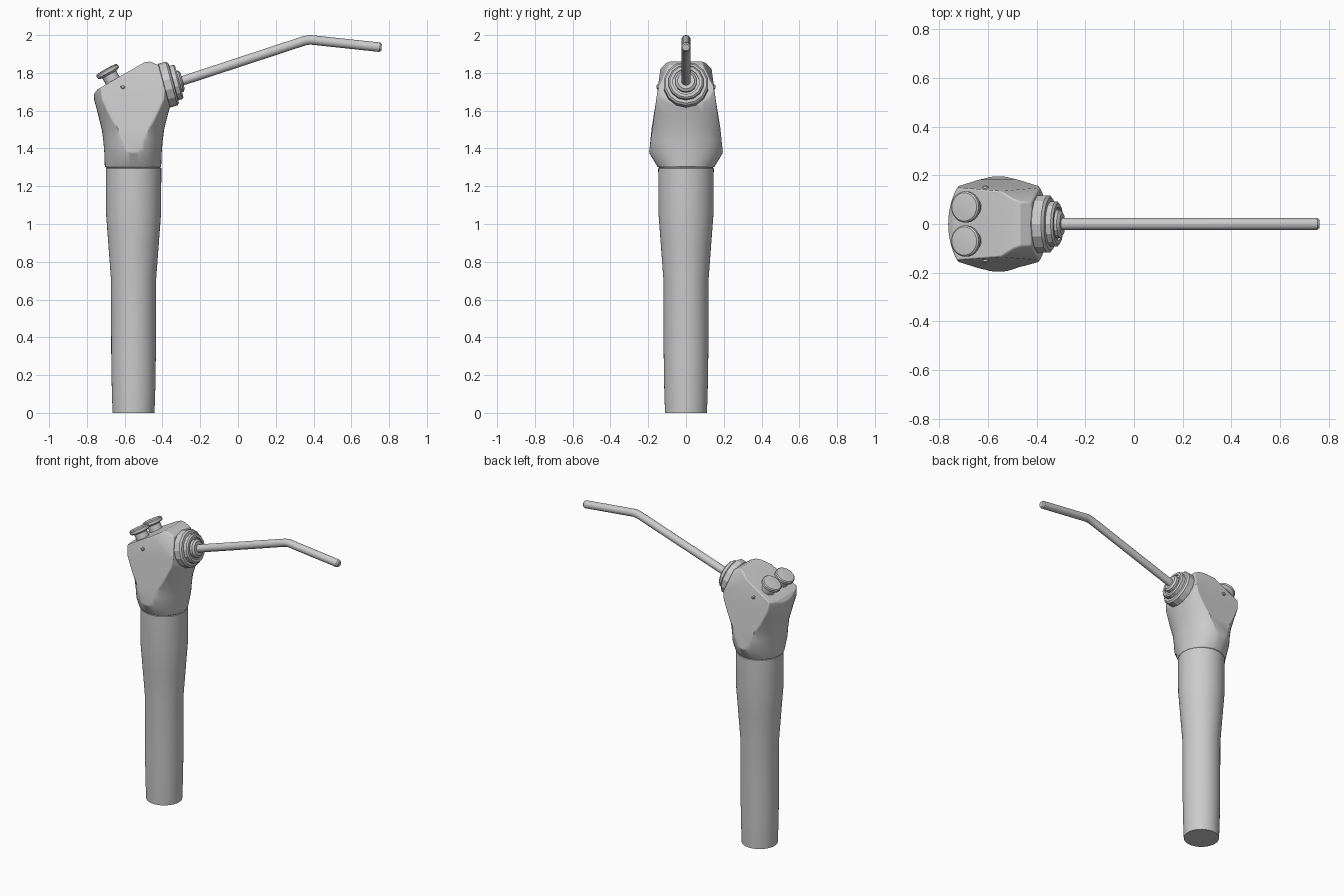
import bpy, bmesh
from math import sin, cos, pi, radians
from mathutils import Vector

if "Cube" in bpy.data.objects:
    bpy.data.objects.remove(bpy.data.objects["Cube"])

CX = -0.553  # axis of the handle


def finish(name, bm, angle=30):
    bmesh.ops.recalc_face_normals(bm, faces=bm.faces[:])
    mesh = bpy.data.meshes.new(name)
    bm.to_mesh(mesh)
    bm.free()
    ob = bpy.data.objects.new(name, mesh)
    bpy.context.collection.objects.link(ob)
    bpy.ops.object.select_all(action='DESELECT')
    ob.select_set(True)
    bpy.context.view_layer.objects.active = ob
    bpy.ops.object.shade_smooth_by_angle(angle=radians(angle))
    return ob


def loft(rings):
    """Skin a list of equal-length point rings and cap both ends."""
    bm = bmesh.new()
    vs = [[bm.verts.new(p) for p in ring] for ring in rings]
    n = len(vs[0])
    for a, b in zip(vs, vs[1:]):
        for i in range(n):
            j = (i + 1) % n
            bm.faces.new((a[i], a[j], b[j], b[i]))
    bm.faces.new(vs[0])
    bm.faces.new(vs[-1])
    return bm


def lathe(name, profile, origin, axis, sides, angle=30):
    """Revolve (radius, distance) pairs about an axis."""
    q = Vector((0, 0, 1)).rotation_difference(Vector(axis))
    o = Vector(origin)
    rings = [[o + q @ Vector((r * cos(2 * pi * i / sides), r * sin(2 * pi * i / sides), h))
              for i in range(sides)] for r, h in profile]
    return finish(name, loft(rings), angle)


# handle
lathe("handle", [(.111, 0), (.115, .12), (.118, .3), (.119, .7), (.134, .9), (.146, 1.06),
                 (.147, 1.295), (.143, 1.297), (.143, 1.31)], (CX, 0, 0), (0, 0, 1), 48)

# head: flared elliptical loft trimmed by planes
sections = [(1.3, .149, .149), (1.38, .152, .197), (1.44, .157, .2), (1.5, .165, .205),
            (1.58, .185, .23), (1.66, .206, .26), (1.92, .211, .27)]
bm = loft([[(CX - .003 + rx * cos(2 * pi * i / 48), ry * sin(2 * pi * i / 48), z)
            for i in range(48)] for z, rx, ry in sections])
cuts = [((-.615, 0, 1.787), (-.5, 0, .866)),    # sloped button deck
        ((-.47, 0, 1.862), (.4, 0, .9)),        # crown behind the collar
        ((-.488, 0, 1.857), (-.12, 0, 1)),
        ((-.39, 0, 1.73), (.966, 0, .259)),     # collar seat
        ((-.755, 0, 1.698), (-.8, 0, .6))]      # rear lip
for s in (-1, 1):
    cuts.append(((CX, s * .195, 1.38), (0, s, .135)))          # side flats
    cuts.append(((-.48, s * .095, 1.86), (.25, s * .85, .5)))  # crown corners
for co, no in cuts:
    geom = bm.verts[:] + bm.edges[:] + bm.faces[:]
    cut = bmesh.ops.bisect_plane(bm, geom=geom, plane_co=co, plane_no=Vector(no).normalized(),
                                 clear_outer=True)
    edges = [e for e in cut["geom_cut"] if isinstance(e, bmesh.types.BMEdge)]
    bmesh.ops.holes_fill(bm, edges=edges, sides=0)
bmesh.ops.remove_doubles(bm, verts=bm.verts[:], dist=.003)
head = finish("head", bm, 28)
bev = head.modifiers.new("soft_edges", 'BEVEL')
bev.width = .006
bev.segments = 2
bev.limit_method = 'ANGLE'
bev.angle_limit = radians(35)

# stepped nozzle collar
hub_axis = (cos(radians(15)), 0, sin(radians(15)))
lathe("nozzle_collar", [(.1, -.03), (.108, -.012), (.12, .0), (.12, .04), (.11, .05), (.094, .052),
                        (.094, .074), (.086, .082), (.07, .082), (.07, .072), (.058, .072),
                        (.058, .09), (.045, .1), (.03, .1)],
      (-.39, 0, 1.733), hub_axis, 14, 24)

# bent spray tube
pts = [Vector(p) for p in ((-.37, 0, 1.733), (.33, 0, 1.963), (.355, 0, 1.971), (.38, 0, 1.975),
                           (.405, 0, 1.973), (.43, 0, 1.97), (.75, 0, 1.936), (.76, 0, 1.935))]
rings = []
for k, p in enumerate(pts):
    t = (pts[min(k + 1, len(pts) - 1)] - pts[max(k - 1, 0)]).normalized()
    up = Vector((-t.z, 0, t.x))
    r = .018 if k == len(pts) - 1 else .025
    rings.append([p + r * (up * cos(2 * pi * i / 20) + Vector((0, 1, 0)) * sin(2 * pi * i / 20))
                  for i in range(20)])
finish("spray_tube", loft(rings))

# two push buttons and two side pins
tilt = (-sin(radians(29)), 0, cos(radians(29)))
for s, side in ((-1, "front"), (1, "back")):
    lathe(side + "_button", [(.042, -.1), (.042, -.018), (.056, -.014), (.064, -.008), (.064, .008),
                             (.058, .014), (.03, .017)],
          (-.69, s * .07, 1.807), tilt, 28)
    lathe(side + "_pin", [(.012, -.02), (.012, .005), (.007, .009)],
          (-.61, s * .148, 1.727), (0, s, 0), 12)
